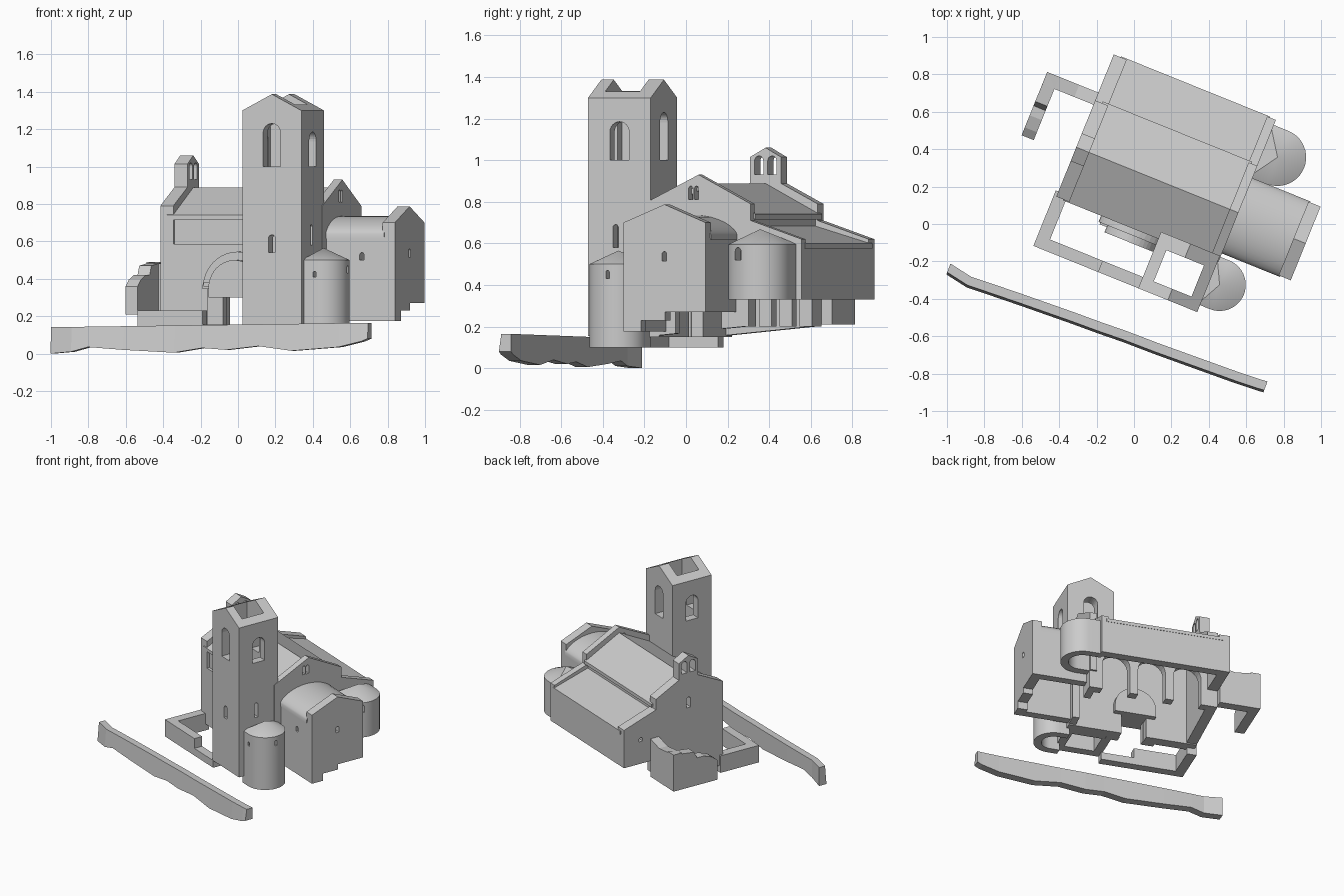
import bpy, bmesh
from math import cos, sin, pi, radians
from mathutils import Matrix, Vector

if "Cube" in bpy.data.objects:
    bpy.data.objects.remove(bpy.data.objects["Cube"])

stone = bpy.data.materials.new("pale_stone")
stone.use_nodes = True
COL = (0.6, 0.6, 0.6, 1)
stone.diffuse_color = COL
stone.node_tree.nodes["Principled BSDF"].inputs["Base Color"].default_value = COL

# The church is laid out along its own axis (u east, v north), then turned
TURN = Matrix.Rotation(radians(-22), 4, 'Z')


def finish(name, bm, turn=True):
    bmesh.ops.recalc_face_normals(bm, faces=bm.faces)
    me = bpy.data.meshes.new(name)
    bm.to_mesh(me)
    bm.free()
    if turn:
        me.transform(TURN)
    me.materials.append(stone)
    ob = bpy.data.objects.new(name, me)
    bpy.context.collection.objects.link(ob)
    return ob


def add_prism(bm, pts, axis, a, b):
    """Extrude a 2D profile between a and b along u, v or z."""
    place = {'u': lambda p, t: (t, p[0], p[1]),
             'v': lambda p, t: (p[0], t, p[1]),
             'z': lambda p, t: (p[0], p[1], t)}[axis]
    lo = [bm.verts.new(place(p, a)) for p in pts]
    hi = [bm.verts.new(place(p, b)) for p in pts]
    bm.faces.new(lo)
    bm.faces.new(hi)
    n = len(pts)
    for i in range(n):
        j = (i + 1) % n
        bm.faces.new((lo[i], lo[j], hi[j], hi[i]))


def rect(a0, a1, b0, b1):
    return [(a0, b0), (a1, b0), (a1, b1), (a0, b1)]


def arch(c, w, z0, top, n=12):
    """Round-headed opening: centre, width, sill and crown."""
    r = w / 2
    return [(c - r, z0), (c + r, z0)] + [
        (c + r * cos(pi * i / n), top - r + r * sin(pi * i / n)) for i in range(n + 1)]


def prism(name, pts, axis, a, b, cuts=()):
    bm = bmesh.new()
    add_prism(bm, pts, axis, a, b)
    ob = finish(name, bm)
    return carve(ob, cuts)


def carve(ob, cuts):
    """Subtract each (profile, axis, from, to) and bake the result."""
    for cut in cuts:
        bm = bmesh.new()
        add_prism(bm, *cut)
        cutter = finish("cutter", bm)
        cutter.hide_render = True
        mod = ob.modifiers.new("opening", 'BOOLEAN')
        mod.operation, mod.solver, mod.object = 'DIFFERENCE', 'EXACT', cutter
        dg = bpy.context.evaluated_depsgraph_get()
        me = bpy.data.meshes.new_from_object(ob.evaluated_get(dg))
        ob.modifiers.clear()
        ob.data = me
        bpy.data.objects.remove(cutter)
    return ob


def smooth(ob):
    bpy.ops.object.select_all(action='DESELECT')
    ob.select_set(True)
    bpy.context.view_layer.objects.active = ob
    bpy.ops.object.shade_smooth_by_angle(angle=radians(30))


W, E = -0.44, 0.495          # west and east ends of the nave
RIDGE = 0.265

# Nave walls
prism("nave_south_wall", rect(W, E, 0.15, 0.74), 'v', 0, 0.06,
      [(arch(0.02, 0.18, 0.1, 0.45), 'v', -0.1, 0.1)])
prism("nave_south_wall_base", rect(W, E, 0.15, 0.585), 'v', -0.02, 0.01,
      [(arch(0.02, 0.26, 0.1, 0.49), 'v', -0.1, 0.1)])
prism("nave_north_wall", rect(W, E, 0.2, 0.74), 'v', 0.46, 0.525,
      [(arch(c, 0.2, 0.1, 0.5), 'v', 0.4, 0.6) for c in (-0.22, 0.04, 0.3)])

# South portal: projecting round arch on two jambs
prism("portal_arch", arch(0.02, 0.40, 0.37, 0.545, 20), 'v', -0.06, 0,
      [(arch(0.02, 0.30, 0.3, 0.50, 20), 'v', -0.1, 0.1)])
for side, s in (("west", -1), ("east", 1)):
    c = 0.02 + s * 0.13
    prism(f"portal_{side}_jamb", rect(c - 0.045, c + 0.045, 0.15, 0.36), 'v', -0.05, 0)
    prism(f"portal_{side}_impost", rect(c - 0.06, c + 0.06, 0.36, 0.38), 'v', -0.07, 0)

# West and east end walls rise as parapets above nave and aisle roofs
gable = [(-0.02, 0.15), (0.5, 0.2), (0.525, 0.33), (0.80, 0.33), (0.80, 0.62),
         (0.535, 0.71), (0.535, 0.79), (RIDGE, 0.93), (-0.02, 0.79)]
prism("west_gable_wall", gable, 'u', W, -0.365,
      [(arch(RIDGE, 0.035, 0.66, 0.74), 'u', -0.6, -0.3),
       (arch(0.66, 0.03, 0.5, 0.53), 'u', -0.6, -0.3)])
prism("east_gable_wall", gable, 'u', 0.445, E,
      [(arch(RIDGE, 0.24, 0.1, 0.55), 'u', 0.4, 0.6),
       (arch(0.64, 0.2, 0.3, 0.54), 'u', 0.4, 0.6),
       (arch(0.225, 0.022, 0.81, 0.875), 'u', 0.4, 0.6),
       (arch(0.255, 0.022, 0.81, 0.875), 'u', 0.4, 0.6)])

# Nave and aisle roofs
prism("nave_roof", [(-0.025, 0.74), (RIDGE, 0.888), (0.545, 0.74),
                    (0.545, 0.715), (RIDGE, 0.86), (-0.025, 0.715)], 'u', -0.4, 0.46)
prism("aisle_roof", [(0.5, 0.69), (0.805, 0.6), (0.805, 0.575), (0.5, 0.665)],
      'u', -0.4, 0.46)
prism("aisle_north_wall", rect(W, E, 0.33, 0.59), 'v', 0.735, 0.80)

# Bell cote on the west gable
prism("bell_cote", [(0.185, 0.85), (0.345, 0.85), (0.345, 1.015),
                    (RIDGE, 1.06), (0.185, 1.015)], 'u', W, -0.365,
      [(arch(c, 0.045, 0.93, 1.02), 'u', -0.6, -0.3) for c in (0.231, 0.299)])

# Bell tower: gabled prism, open shaft, round-headed belfry windows
prism("bell_tower", [(0.15, 0.155), (0.49, 0.155), (0.49, 1.3), (0.32, 1.387), (0.15, 1.3)],
      'v', -0.31, 0.015,
      [(rect(0.213, 0.43, -0.245, -0.065), 'z', 0, 2),
       (arch(0.32, 0.1, 1.0, 1.23), 'v', -0.4, 0.1),
       (arch(-0.147, 0.1, 1.0, 1.185), 'u', 0.1, 0.6),
       (arch(0.32, 0.04, 0.54, 0.635), 'v', -0.4, -0.2),
       (arch(-0.167, 0.028, 0.58, 0.69), 'u', 0.1, 0.6)])


def apse(name, cu, cv, r, z0, z1, apex, slits):
    """Horseshoe wall with a conical roof, open towards the west."""
    arc = [(-pi / 2 + pi * i / 20) for i in range(21)]

    def horseshoe(q):
        return ([(E - 0.02, cv - q)] + [(cu + q * cos(a), cv + q * sin(a)) for a in arc]
                + [(E - 0.02, cv + q)])
    outer = horseshoe(r)
    smooth(prism(name + "_wall", outer + horseshoe(r - 0.055)[::-1], 'z', z0, z1, slits))
    bm = bmesh.new()
    ring = [bm.verts.new((*p, z1)) for p in outer]
    tip = bm.verts.new((cu, cv, apex))
    for i, v in enumerate(ring):
        bm.faces.new((v, ring[(i + 1) % len(ring)], tip))
    bm.faces.new(ring)
    smooth(finish(name + "_roof", bm))


apse("south_apse", 0.546, -0.13, 0.14, 0.10, 0.50, 0.565,
     [(arch(-0.13, 0.018, 0.43, 0.47), 'u', 0.6, 0.8),
      (arch(0.55, 0.018, 0.41, 0.44), 'v', -0.4, -0.15)])
apse("north_apse", 0.578, 0.618, 0.153, 0.33, 0.595, 0.668,
     [(arch(0.56, 0.035, 0.52, 0.58), 'u', 0.62, 0.85)])

# Chancel: side walls, curved roof and raised east gable with stepped footing
prism("chancel_south_wall", rect(E - 0.02, 0.86, 0.175, 0.645), 'v', 0.035, 0.095,
      [(arch(0.7, 0.025, 0.5, 0.54), 'v', 0, 0.2)])
prism("chancel_north_wall", rect(E - 0.02, 0.86, 0.27, 0.645), 'v', 0.4, 0.46)
prism("chancel_east_wall", [(0.035, 0.175), (0.125, 0.175), (0.125, 0.23), (0.25, 0.23),
                            (0.25, 0.27), (0.46, 0.27), (0.46, 0.7), (0.2475, 0.787),
                            (0.035, 0.7)], 'u', 0.82, 0.89,
      [(arch(0.247, 0.025, 0.515, 0.56), 'u', 0.8, 1)])
top = [(0.2475 - 0.2175 * cos(pi * i / 16), 0.64 + 0.095 * sin(pi * i / 16) ** 1.3)
       for i in range(17)]
smooth(prism("chancel_roof", top + [(v, z - 0.025) for v, z in top[::-1]], 'u', E - 0.02, 0.83))

# Ruined south aisle: low walls and a threshold
prism("ruin_south_wall", rect(-0.455, -0.08, 0.10, 0.23), 'v', -0.31, -0.245)
prism("ruin_threshold", rect(-0.08, 0.02, 0.10, 0.155), 'v', -0.31, -0.245)
prism("ruin_stub", rect(0.02, 0.16, 0.10, 0.155), 'v', -0.31, -0.245)
prism("ruin_west_wall", rect(-0.31, 0.01, 0.10, 0.23), 'u', -0.455, -0.385)

# Broken annex to the west
prism("annex_north_wall", [(-0.735, 0.21), (W, 0.21), (W, 0.50), (-0.55, 0.47),
                           (-0.735, 0.49)], 'v', 0.51, 0.58)
prism("annex_west_wall", [(0.215, 0.21), (0.58, 0.21), (0.58, 0.49), (0.41, 0.47),
                          (0.385, 0.42), (0.33, 0.42), (0.26, 0.395), (0.215, 0.36)],
      'u', -0.735, -0.665)

# Terrace wall in front: x, y, foot height
path = [(-0.99, -0.235, 0.0), (-0.88, -0.305, 0.01), (-0.79, -0.335, 0.035),
        (-0.6, -0.4, 0.02), (-0.33, -0.495, 0.005), (-0.18, -0.55, 0.03),
        (-0.05, -0.595, 0.02), (0.12, -0.66, 0.04), (0.3, -0.725, 0.015),
        (0.55, -0.815, 0.035), (0.67, -0.855, 0.065), (0.705, -0.865, 0.08)]
bm = bmesh.new()
across = Vector((0.35, 0.93, 0)) * 0.025
rings = []
for x, y, foot in path:
    crest = 0.155 + 0.014 * x
    mid = Vector((x, y, 0))
    rings.append([bm.verts.new(mid + across * k + Vector((0, 0, z)))
                  for k, z in ((-1.5, foot), (-1, crest), (1, crest), (1, foot))])
for a, b in zip(rings, rings[1:]):
    for i in range(4):
        j = (i + 1) % 4
        bm.faces.new((a[i], a[j], b[j], b[i]))
bm.faces.new(rings[0])
bm.faces.new(rings[-1])
finish("terrace_wall", bm, turn=False)
